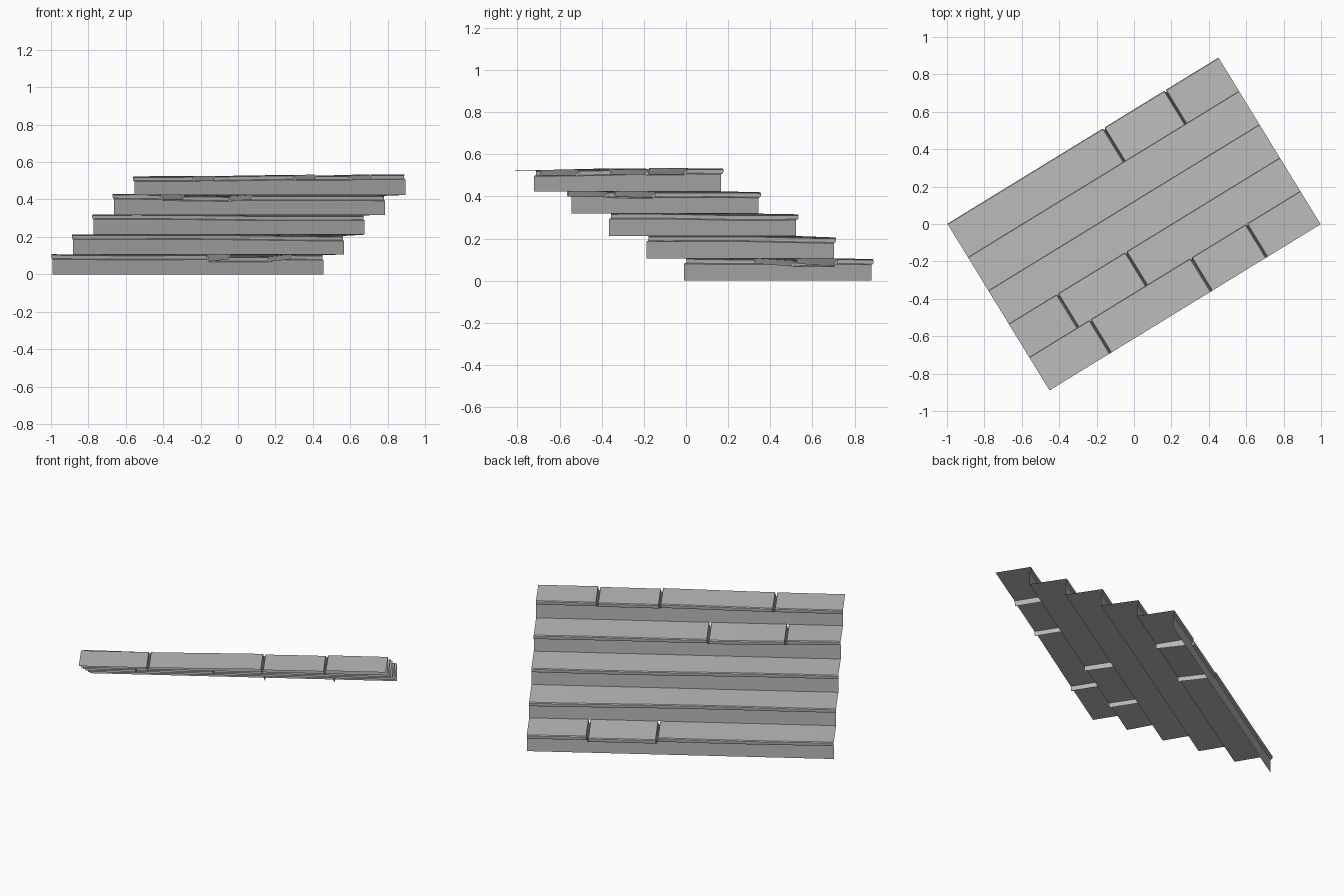
import bpy, bmesh, math
from mathutils import Matrix

cube = bpy.data.objects.get("Cube")
if cube:
    bpy.data.objects.remove(cube)

stone = bpy.data.materials.new("grey_stone")
stone.use_nodes = True
GREY = (0.5, 0.5, 0.5, 1)
stone.diffuse_color = GREY
stone.node_tree.nodes["Principled BSDF"].inputs["Base Color"].default_value = GREY

HALF, DEPTH, RISE = 0.85, 0.209, 0.106
LIP = 0.012          # overhang of the nosing
TURN = Matrix.Rotation(math.radians(31.5), 4, 'Z')

# per step: joints along the length, and (from, to, drop) of a settled slab, and end-to-end tilt
STEPS = [
    ([0.13, 0.515], (0.13, 0.515, 0.012), -0.002),
    ([], None, -0.004),
    ([], None, -0.003),
    ([-0.545, -0.115], (-0.545, -0.115, 0.005), -0.005),
    ([-0.468, 0.165, 0.512], (0.165, 0.512, 0.004), 0.005),
]


def stations(joints):
    """Positions along the step, each with a flag for the bottom of a joint."""
    out = [(-HALF + 2 * HALF * i / 24, False) for i in range(25)]
    out = [s for s in out if all(abs(s[0] - j) > 0.02 for j in joints)]
    for j in joints:
        out += [(j - 0.007, False), (j - 0.001, True), (j + 0.001, True), (j + 0.007, False)]
    return sorted(out)


def profile(k, u, sunk, slab, tilt):
    """Riser, nosing and tread as (forward, height) points."""
    w = (k - 2.5) * DEPTH
    z0, z1 = k * RISE, (k + 1) * RISE
    dz = tilt * u / HALF + 0.002 * math.sin(4 * u + 1.7 * k)
    if slab and slab[0] < u < slab[1]:
        dz -= slab[2]
    cut = 0.025 if sunk else 0
    lip = LIP if sunk else 0
    end = 0 if k == 4 else LIP
    return [
        (w + LIP, z0),
        (w + LIP, z1 - 0.028 + dz),
        (w + 0.002 + lip, z1 - 0.024 + dz),
        (w + lip, z1 - 0.018 + dz),
        (w + lip, z1 - 0.006 + dz - cut / 2),
        (w + 0.004 + lip, z1 - 0.001 + dz - cut),
        (w + DEPTH + end, z1 + (dz if k == 4 else 0) - cut),
    ]


def build_step(k, joints, slab, tilt):
    bm = bmesh.new()
    rows = [[bm.verts.new((u, -w, z)) for w, z in profile(k, u, sunk, slab, tilt)]
            for u, sunk in stations(joints)]
    for a, b in zip(rows, rows[1:]):
        for i in range(len(a) - 1):
            bm.faces.new((a[i], b[i], b[i + 1], a[i + 1]))
    bm.transform(TURN)
    bm.normal_update()
    # treads face up
    if sum(f.normal.z * f.calc_area() for f in bm.faces) < 0:
        bmesh.ops.reverse_faces(bm, faces=bm.faces[:])
    me = bpy.data.meshes.new(f"step_{k + 1}")
    bm.to_mesh(me)
    bm.free()
    me.materials.append(stone)
    ob = bpy.data.objects.new(f"step_{k + 1}", me)
    bpy.context.collection.objects.link(ob)
    return ob


bpy.ops.object.select_all(action='DESELECT')
for k, (joints, slab, tilt) in enumerate(STEPS):
    step = build_step(k, joints, slab, tilt)
    step.select_set(True)
    bpy.context.view_layer.objects.active = step
bpy.ops.object.shade_smooth_by_angle(angle=math.radians(25))
